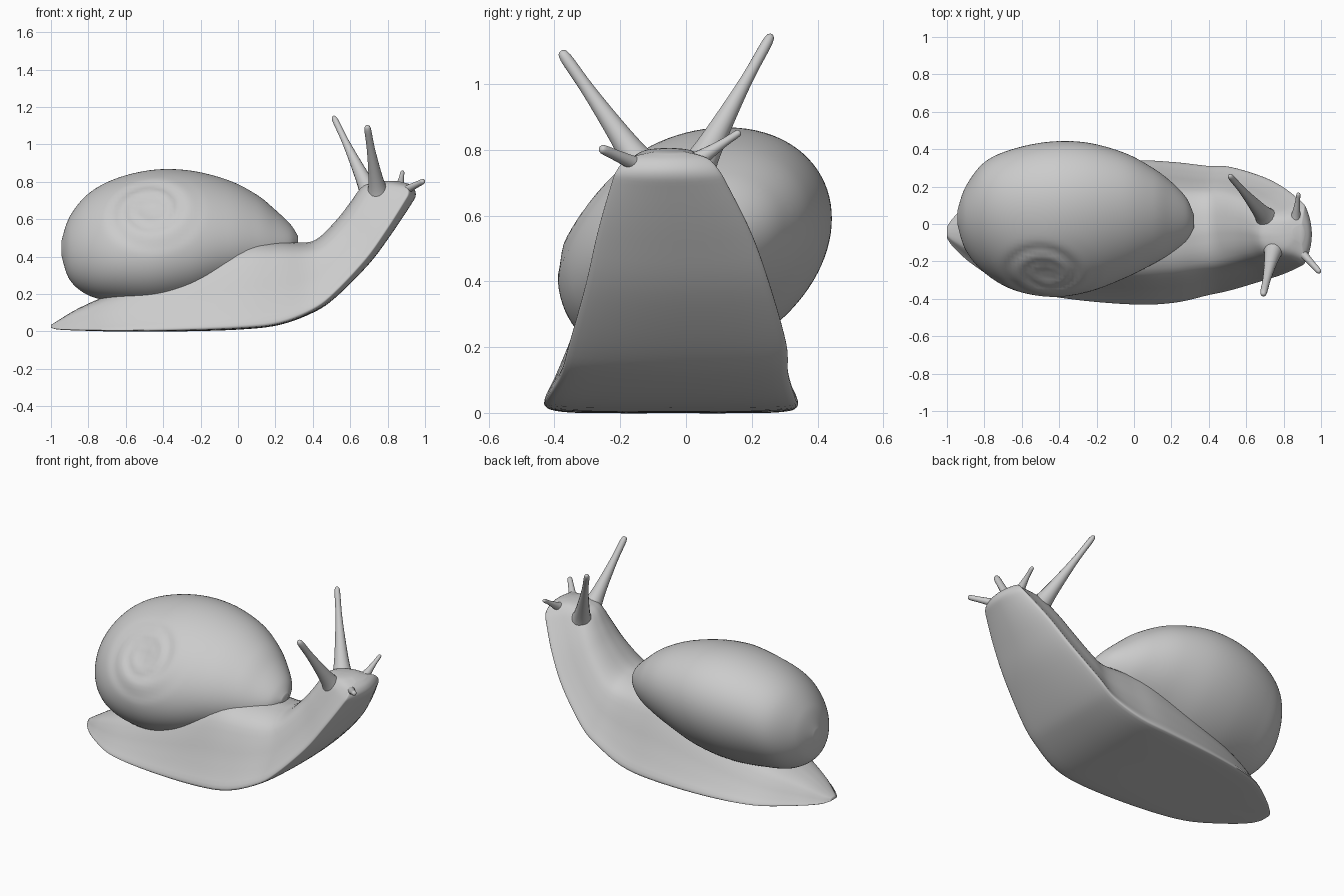
import bpy, bmesh, math
from mathutils import Vector

if "Cube" in bpy.data.objects:
    bpy.data.objects.remove(bpy.data.objects["Cube"])

grey = bpy.data.materials.new("pale grey")
grey.use_nodes = True
grey.diffuse_color = (0.6, 0.6, 0.6, 1)
grey.node_tree.nodes["Principled BSDF"].inputs["Base Color"].default_value = (0.6, 0.6, 0.6, 1)


def spline(points, count):
    """Sample a smooth curve through tuples of any length."""
    pts = [Vector(p) for p in points]
    last = len(pts) - 1
    out = []
    for i in range(count + 1):
        t = i / count * last
        k = min(int(t), last - 1)
        f = t - k
        a, b, c, d = (pts[min(max(k + j, 0), last)] for j in (-1, 0, 1, 2))
        out.append(b + 0.5 * f * ((c - a) + f * ((2 * a - 5 * b + 4 * c - d) + f * (3 * (b - c) + d - a))))
    return out


def loft(name, rings, angle=60):
    """Skin closed rings of equal size and cap both ends."""
    bm = bmesh.new()
    rows = [[bm.verts.new(p) for p in ring] for ring in rings]
    n = len(rows[0])
    for a, b in zip(rows, rows[1:]):
        for j in range(n):
            k = (j + 1) % n
            bm.faces.new((a[j], a[k], b[k], b[j]))
    bm.faces.new(rows[0])
    bm.faces.new(rows[-1])
    bmesh.ops.recalc_face_normals(bm, faces=bm.faces)
    mesh = bpy.data.meshes.new(name)
    bm.to_mesh(mesh)
    bm.free()
    mesh.materials.append(grey)
    obj = bpy.data.objects.new(name, mesh)
    bpy.context.collection.objects.link(obj)
    bpy.ops.object.select_all(action="DESELECT")
    obj.select_set(True)
    bpy.context.view_layer.objects.active = obj
    bpy.ops.object.shade_smooth_by_angle(angle=math.radians(angle))
    return obj


# Body: sole x, sole z, back x, back z, centre y, half width, sole roundness
body = [
    (-1.0, .02, -1.0, .035, -.045, .03, 0), (-.96, .01, -.96, .06, -.045, .085, 0),
    (-.85, .005, -.85, .125, -.045, .18, 0), (-.65, 0, -.65, .215, -.04, .3, 0),
    (-.35, 0, -.35, .34, -.04, .36, 0), (0, .01, 0, .48, -.045, .385, 0),
    (.22, .035, .2, .485, -.045, .375, 0), (.4, .1, .35, .475, -.035, .345, .02),
    (.52, .18, .43, .5, -.025, .33, .05), (.7, .36, .53, .6, -.025, .28, .08),
    (.82, .52, .6, .69, -.035, .235, .1), (.92, .67, .66, .77, -.05, .18, .12),
    (.95, .725, .72, .795, -.055, .155, .15), (.94, .765, .79, .805, -.055, .12, .2),
    (.91, .79, .85, .805, -.05, .05, .2)]
# Half of the cross-section: flat sole, thin edge, sloping flank, broad back
half = [(0, 0), (.6, 0), (.94, .01), (1, .05), (.92, .19), (.81, .4), (.71, .62), (.57, .84),
        (.32, .96), (0, 1)]
side = spline(half, 27)
section = [(p[0], p[1]) for p in side] + [(-p[0], p[1]) for p in side[-2:0:-1]]
rings = []
for bx, bz, tx, tz, yc, w, bow in spline(body, 70):
    ring = []
    for u, v in section:
        v += bow * u * u * (1 - v)
        ring.append((bx + (tx - bx) * v, yc + w * u, bz + (tz - bz) * v))
    rings.append(ring)
loft("body", rings)

# Shell: x, lowest y, highest y, bottom z, top z
shell = [
    (-.945, .0, .07, .41, .48), (-.9, -.14, .2, .28, .61), (-.8, -.26, .33, .2, .73),
    (-.65, -.35, .4, .165, .81), (-.45, -.39, .44, .15, .855), (-.25, -.365, .435, .18, .85),
    (-.05, -.29, .38, .25, .8), (.1, -.215, .3, .3, .725), (.2, -.155, .225, .34, .645),
    (.28, -.09, .14, .4, .57), (.32, -.02, .05, .47, .51)]
whorl = Vector((-.47, -.29, .68))
outward = Vector((0, -.75, .66))
uphill = Vector((0, .66, .75))


def spiral(p):
    """Press a spiral seam and a shallow dip into the coiled side of the shell."""
    d = p - whorl
    r = max(d.length, .01)
    reach = .3
    if r > reach:
        return p
    turn = math.log(r / reach) / math.log(2) - math.atan2(d.dot(uphill), d.x) / math.tau
    fade = min(1, r / .12) * min(1, (reach - r) / .1)
    relief = .014 * fade * (abs(math.sin(math.pi * turn)) - .7) - .04 * (1 - r / reach) ** 1.5
    return p + outward * relief


rings = []
for x, y0, y1, z0, z1 in spline(shell, 90):
    ring = []
    for j in range(96):
        a = math.tau * j / 96
        dy = (y1 - y0) / 2 * math.cos(a)
        z = (z0 + z1) / 2 + (z1 - z0) / 2 * math.sin(a) + .2 * dy
        ring.append(spiral(Vector((x, (y0 + y1) / 2 + dy, z))))
    rings.append(ring)
loft("shell", rings)


def feeler(name, base, tip, thick, thin):
    """Tapered stalk with a flared root and a rounded tip."""
    base, tip = Vector(base), Vector(tip)
    axis = tip - base
    turn = axis.to_track_quat("Z", "Y")
    profile = spline([(0, thick), (.15, thick * .65), (.35, thick * .45), (.7, thin * 1.2),
                      (.95, thin), (1, thin * .4)], 20)
    loft(name, [[base + axis * t + turn @ Vector((r * math.cos(math.tau * j / 16),
                                                  r * math.sin(math.tau * j / 16), 0))
                 for j in range(16)] for t, r in profile])


feeler("left_eye_stalk", (.73, .005, .69), (.51, .26, 1.15), .08, .016)
feeler("right_eye_stalk", (.755, -.1, .7), (.69, -.38, 1.1), .08, .018)
feeler("left_lower_feeler", (.86, 0, .745), (.88, .165, .855), .05, .011)
feeler("right_lower_feeler", (.855, -.105, .735), (.995, -.26, .805), .05, .014)
